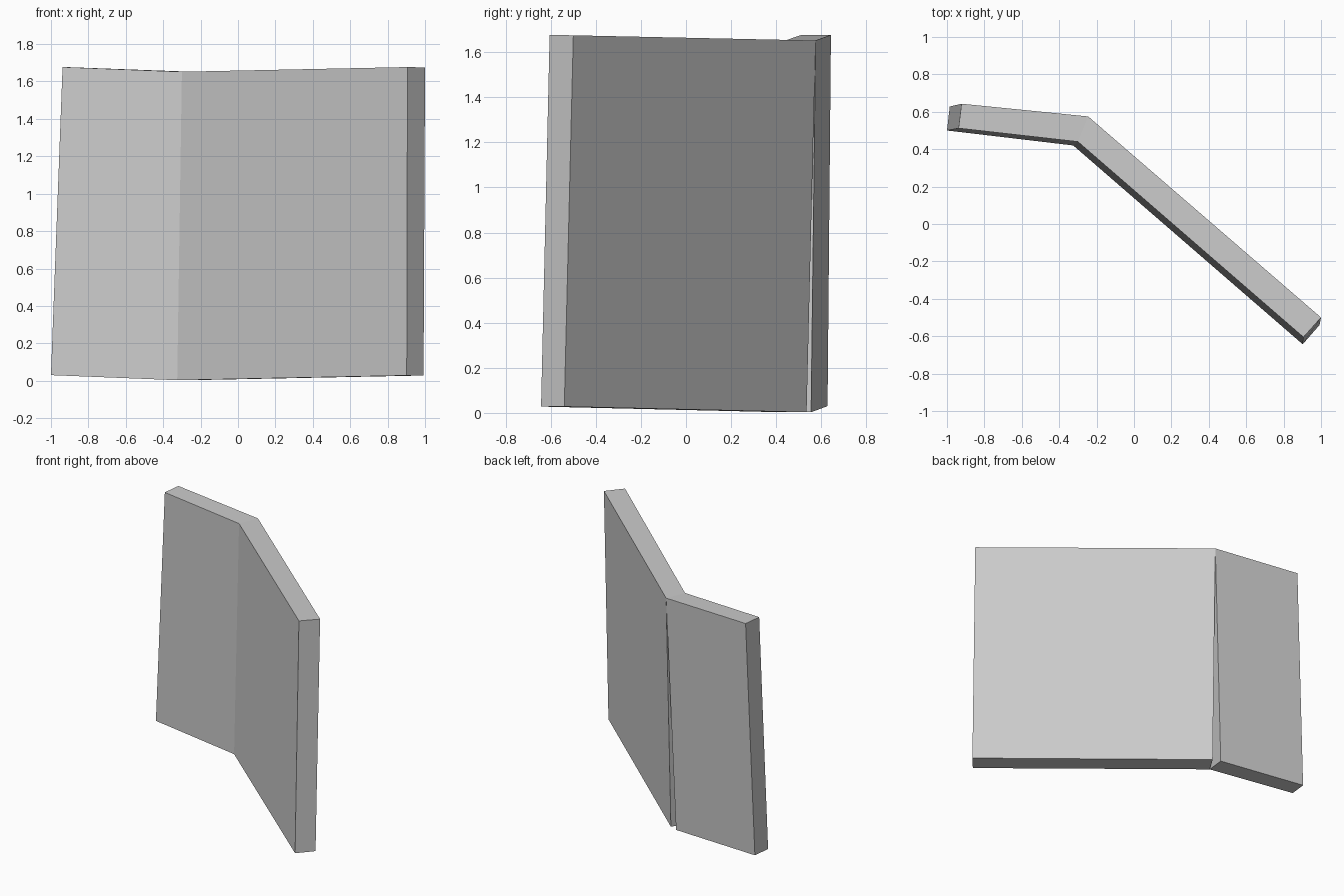
import bpy
import bmesh

if "Cube" in bpy.data.objects:
    bpy.data.objects.remove(bpy.data.objects["Cube"])


def panel(name, bottom, top):
    """Six-sided slab from matching bottom and top outlines."""
    bm = bmesh.new()
    lo = [bm.verts.new(p) for p in bottom]
    hi = [bm.verts.new(p) for p in top]
    bm.faces.new(lo[::-1])
    bm.faces.new(hi)
    for i in range(4):
        j = (i + 1) % 4
        bm.faces.new((lo[i], lo[j], hi[j], hi[i]))
    bmesh.ops.recalc_face_normals(bm, faces=bm.faces)
    mesh = bpy.data.meshes.new(name)
    bm.to_mesh(mesh)
    bm.free()
    obj = bpy.data.objects.new(name, mesh)
    bpy.context.collection.objects.link(obj)
    return obj


# Shared fold line between the two leaning panels
fold_low, fold_high = (-0.325, 0.42, 0.003), (-0.30, 0.44, 1.652)
fold_back_high = (-0.245, 0.575, 1.652)

# Narrow left panel
panel("left_panel",
      [(-1.0, 0.50, 0.03), fold_low, (-0.31, 0.555, 0.003), (-0.985, 0.628, 0.03)],
      [(-0.938, 0.512, 1.677), fold_high, fold_back_high, (-0.922, 0.643, 1.677)])

# Wide right panel, its lower back corner opens a thin V gap at the fold
panel("right_panel",
      [fold_low, (0.902, -0.643, 0.028), (0.992, -0.54, 0.028), (-0.255, 0.535, 0.003)],
      [fold_high, (0.906, -0.605, 1.677), (1.0, -0.50, 1.675), fold_back_high])
